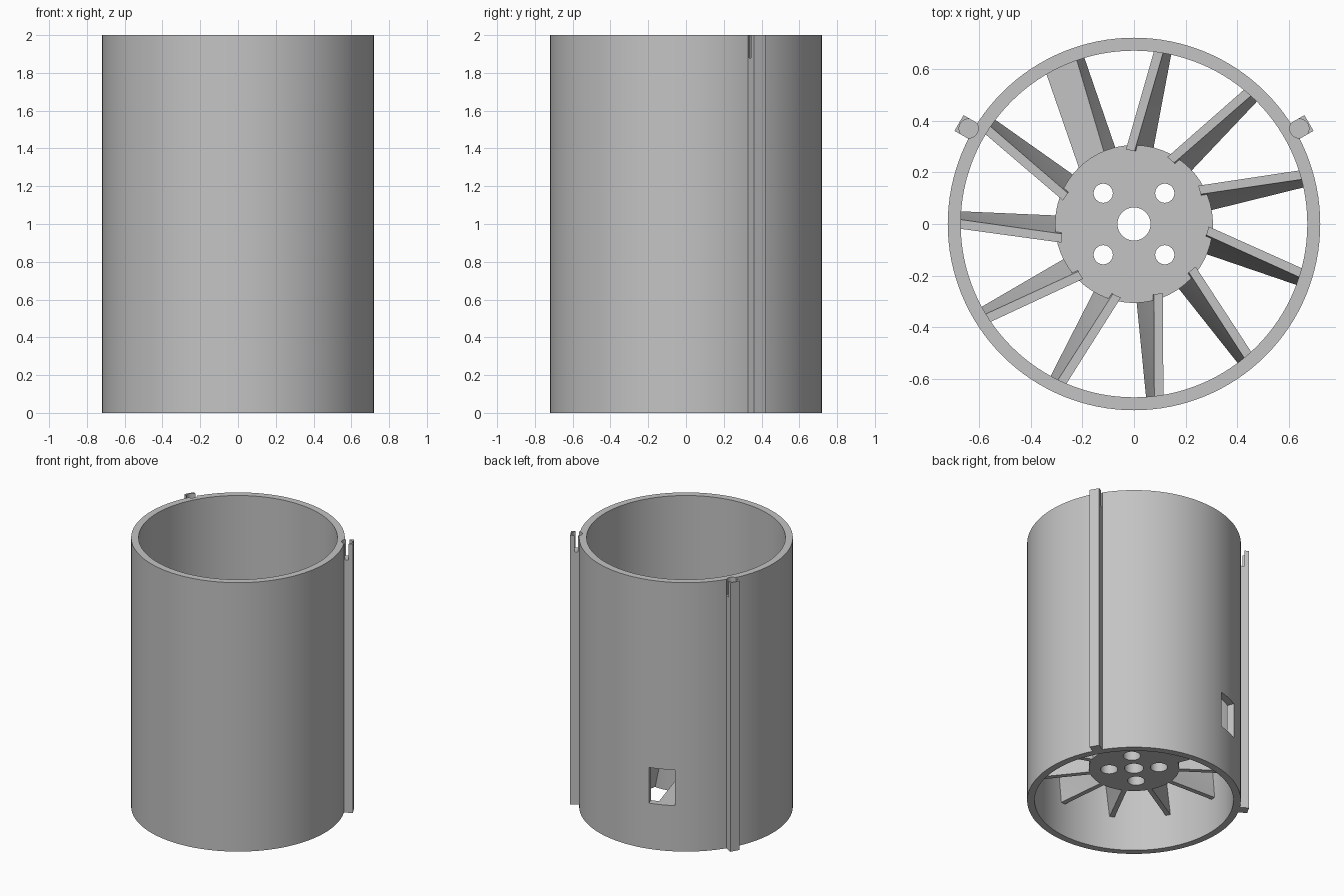
import bpy, bmesh, math
from mathutils import Matrix, Vector

if "Cube" in bpy.data.objects:
    bpy.data.objects.remove(bpy.data.objects["Cube"], do_unlink=True)

grey = bpy.data.materials.new("plain_grey")
grey.use_nodes = True
grey.diffuse_color = (0.55, 0.55, 0.55, 1)
grey.node_tree.nodes["Principled BSDF"].inputs["Base Color"].default_value = grey.diffuse_color

HEIGHT, OUTER, INNER = 2.0, 0.72, 0.67
FLOOR, BLADE_TOP, HUB_TOP, HUB_R = 0.25, 0.55, 0.53, 0.305
BLADES = 11


def finish(bm, name):
    bmesh.ops.recalc_face_normals(bm, faces=bm.faces)
    mesh = bpy.data.meshes.new(name)
    bm.to_mesh(mesh)
    bm.free()
    ob = bpy.data.objects.new(name, mesh)
    bpy.context.collection.objects.link(ob)
    mesh.materials.append(grey)
    return ob


def cylinder(name, radius, z0, z1, x=0, y=0, sides=48):
    bm = bmesh.new()
    bmesh.ops.create_cone(bm, cap_ends=True, segments=sides, radius1=radius, radius2=radius,
                          depth=z1 - z0, matrix=Matrix.Translation((x, y, (z0 + z1) / 2)))
    return finish(bm, name)


def radial_box(name, angle, r0, r1, half_width, z0, z1):
    """Box reaching outward from r0 to r1 at the given angle."""
    bm = bmesh.new()
    place = (Matrix.Rotation(math.radians(angle), 4, 'Z')
             @ Matrix.Translation(((r0 + r1) / 2, 0, (z0 + z1) / 2))
             @ Matrix.Diagonal((r1 - r0, 2 * half_width, z1 - z0, 1)))
    bmesh.ops.create_cube(bm, size=1, matrix=place)
    return finish(bm, name)


def combine(target, tool, operation):
    """Apply a boolean and drop the tool."""
    mod = target.modifiers.new("cut", 'BOOLEAN')
    mod.operation, mod.object, mod.solver = operation, tool, 'EXACT'
    bpy.context.view_layer.objects.active = target
    bpy.ops.object.modifier_apply(modifier=mod.name)
    bpy.data.objects.remove(tool, do_unlink=True)


def smooth(ob):
    bpy.ops.object.select_all(action='DESELECT')
    ob.select_set(True)
    bpy.context.view_layer.objects.active = ob
    bpy.ops.object.shade_smooth_by_angle(angle=math.radians(30))


def blade(name, angle, top, bottom, z_top, steps=6):
    """Loft a leaning blade; top and bottom hold (root, tip) tangential spans."""
    bm = bmesh.new()
    turn = Matrix.Rotation(math.radians(angle), 4, 'Z')
    rings = []
    for k in range(steps + 1):
        t = k / steps
        r = 0.28 + t * (0.69 - 0.28)
        left, right = [], []
        for j in range(steps + 1):
            h = j / steps
            z = FLOOR + h * (z_top - FLOOR)
            sides = [(bottom[0][i] + (bottom[1][i] - bottom[0][i]) * t) * (1 - h)
                     + (top[0][i] + (top[1][i] - top[0][i]) * t) * h for i in (0, 1)]
            left.append(bm.verts.new(turn @ Vector((r, sides[0], z))))
            right.append(bm.verts.new(turn @ Vector((r, sides[1], z))))
        rings.append(left + right[::-1])
    n = len(rings[0])
    for a, b in zip(rings, rings[1:]):
        for i in range(n):
            bm.faces.new((a[i], a[(i + 1) % n], b[(i + 1) % n], b[i]))
    bm.faces.new(rings[0])
    bm.faces.new(rings[-1])
    smooth(finish(bm, name))


# Duct: tube with two outer rails, a pin hole in each rail and a side window
duct = cylinder("duct", OUTER, 0, HEIGHT, sides=128)
for angle in (30, 150):
    combine(duct, radial_box("rail", angle, 0.69, 0.781, 0.035, 0, HEIGHT), 'UNION')
combine(duct, cylinder("bore", INNER, -0.1, HEIGHT + 0.1, sides=128), 'DIFFERENCE')
for angle in (30, 150):
    a = math.radians(angle)
    pin = cylinder("pin_hole", 0.037, 1.88, HEIGHT + 0.1,
                   0.738 * math.cos(a), 0.738 * math.sin(a))
    combine(duct, pin, 'DIFFERENCE')
combine(duct, radial_box("window", 112, 0.55, 0.85, 0.09, 0.34, 0.605), 'DIFFERENCE')
smooth(duct)

# Hub: disc with a shaft hole and four counterbored screw holes
hub = cylinder("hub", HUB_R, FLOOR, HUB_TOP, sides=96)
combine(hub, cylinder("shaft_hole", 0.064, 0, 1), 'DIFFERENCE')
for x in (-0.119, 0.119):
    for y in (-0.119, 0.119):
        combine(hub, cylinder("screw_hole", 0.037, 0, 1, x, y), 'DIFFERENCE')
        combine(hub, cylinder("counterbore", 0.058, 0, HUB_TOP - 0.06, x, y), 'DIFFERENCE')
smooth(hub)

# Stator blades; the one behind the window is a wide low cable bridge
for i in range(BLADES):
    angle = 180 + i * 360 / BLADES
    if i == BLADES - 2:
        blade("cable_bridge", angle, ((-0.007, 0.104), (-0.065, 0.065)),
              ((-0.055, 0.06), (-0.095, 0.04)), 0.34)
    else:
        blade("stator_blade", angle, ((0.038, 0.072), (-0.02, 0.016)),
              ((-0.032, 0.002), (-0.05, -0.015)), BLADE_TOP)
